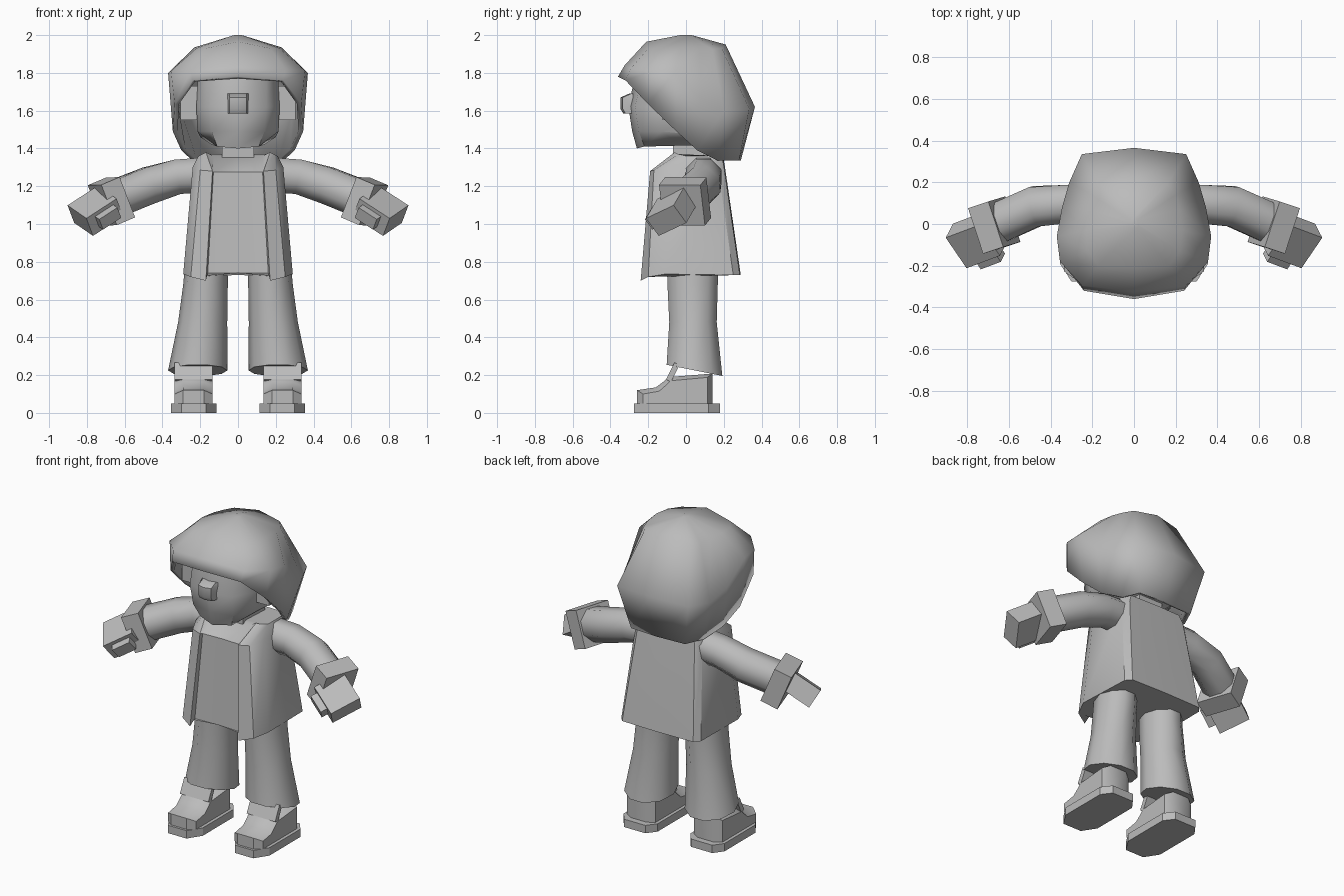
import bpy, bmesh, math
from mathutils import Vector, Matrix

if "Cube" in bpy.data.objects:
    bpy.data.objects.remove(bpy.data.objects["Cube"])

clay = bpy.data.materials.new("clay_grey")
clay.diffuse_color = (0.5, 0.5, 0.5, 1)
clay.use_nodes = True
clay.node_tree.nodes["Principled BSDF"].inputs["Base Color"].default_value = clay.diffuse_color


def finish(name, bm, smooth=None):
    bmesh.ops.recalc_face_normals(bm, faces=bm.faces)
    me = bpy.data.meshes.new(name)
    bm.to_mesh(me)
    bm.free()
    ob = bpy.data.objects.new(name, me)
    bpy.context.collection.objects.link(ob)
    me.materials.append(clay)
    if smooth:
        bpy.ops.object.select_all(action='DESELECT')
        ob.select_set(True)
        bpy.context.view_layer.objects.active = ob
        bpy.ops.object.shade_smooth_by_angle(angle=math.radians(smooth))
    return ob


def loft(name, rings, smooth=None, caps=(True, True)):
    bm = bmesh.new()
    vs = [[bm.verts.new(p) for p in r] for r in rings]
    n = len(rings[0])
    for a, b in zip(vs, vs[1:]):
        for i in range(n):
            j = (i + 1) % n
            bm.faces.new((a[i], a[j], b[j], b[i]))
    if caps[0]:
        bm.faces.new(vs[0])
    if caps[1]:
        bm.faces.new(vs[-1])
    return finish(name, bm, smooth)


def full(half):
    """Mirror a front-to-back half loop that starts and ends on x = 0."""
    return half + [(-x, y, z) for x, y, z in half[-2:0:-1]]


def box(name, c, size, axis=(1, 0, 0), side=(0, 1, 0)):
    a = Vector(axis).normalized()
    w = Vector(side)
    w = (w - a * w.dot(a)).normalized()
    m = Matrix((a, w, a.cross(w))).transposed()
    bm = bmesh.new()
    bmesh.ops.create_cube(bm, size=1)
    for v in bm.verts:
        v.co = m @ Vector([p * q for p, q in zip(v.co, size)]) + Vector(c)
    return finish(name, bm)


def tube(name, spec, n, smooth):
    """spec rows: centre, unit axis, radius."""
    rings = []
    for c, d, r in spec:
        d = Vector(d).normalized()
        u = d.cross(Vector((0, 0, 1))).normalized()
        w = u.cross(d)
        rings.append([Vector(c) + r * (u * math.cos(t) + w * math.sin(t))
                      for t in (2 * math.pi * (i + .5) / n for i in range(n))])
    return loft(name, rings, smooth)


# Hood-shaped hair: rim, widest loop, crown loop, small top
hood = [
    [(0, -.36, 1.78), (.24, -.32, 1.76), (.335, -.2, 1.635), (.345, -.05, 1.49),
     (.30, .06, 1.39), (.24, .17, 1.335), (.19, .28, 1.335), (0, .29, 1.335)],
    [(0, -.325, 1.84), (.25, -.295, 1.82), (.355, -.18, 1.81), (.37, -.06, 1.80),
     (.345, .08, 1.66), (.31, .20, 1.60), (.25, .335, 1.61), (0, .365, 1.62)],
    [(0, -.21, 1.965), (.17, -.2, 1.93), (.22, -.13, 1.93), (.23, -.03, 1.935),
     (.22, .07, 1.93), (.2, .14, 1.925), (.16, .19, 1.93), (0, .21, 1.95)],
    [(0, -.03, 2.0), (.015, -.02, 2.0), (.02, -.01, 2.0), (.02, 0, 2.0),
     (.02, .01, 2.0), (.015, .02, 2.0), (.01, .025, 2.0), (0, .03, 2.0)],
]
hair = loft("hair", [full(r) for r in hood], 50, (False, True))
solid = hair.modifiers.new("thickness", 'SOLIDIFY')
solid.thickness = .025
solid.offset = -1

# Head with a narrow flat chin
head = [
    [(0, -.26, 1.40), (.11, -.22, 1.41), (.15, -.06, 1.44), (.14, .15, 1.42), (0, .16, 1.42)],
    [(0, -.285, 1.49), (.14, -.25, 1.49), (.215, -.13, 1.49), (.2, .18, 1.46), (0, .2, 1.46)],
    [(0, -.305, 1.62), (.15, -.27, 1.62), (.22, -.14, 1.62), (.22, .2, 1.62), (0, .24, 1.62)],
    [(0, -.26, 1.83), (.15, -.22, 1.83), (.21, -.1, 1.83), (.18, .15, 1.83), (0, .2, 1.83)],
]
loft("head", [full(r) for r in head], 50)
loft("nose", [full([(0, -.28, z), (.055, -.28, z), (.045, y, z), (0, y - .012, z)])
              for z, y in ((1.585, -.32), (1.61, -.335), (1.67, -.335), (1.69, -.29))], 50)
box("neck", (0, .04, 1.35), (.17, .22, .2))

# Coat: rounded shell with an open front, plus recessed front panel and sloping shoulders
coat = [
    [(.0, -.20, .74), (.16, -.205, .74), (.17, -.24, .70), (.25, -.2, .72),
     (.29, -.11, .735), (.28, .25, .73), (.25, .285, .73), (0, .29, .73)],
    [(.0, -.165, 1.275), (.13, -.17, 1.275), (.135, -.19, 1.28), (.2, -.17, 1.285),
     (.24, -.08, 1.30), (.235, .17, 1.30), (.2, .2, 1.31), (0, .205, 1.31)],
    [(.0, -.06, 1.36), (.13, -.06, 1.36), (.17, -.06, 1.38), (.19, -.04, 1.37),
     (.21, 0, 1.36), (.21, .14, 1.36), (.18, .19, 1.36), (0, .195, 1.36)],
]
loft("coat", [full(r) for r in coat], 40)

for s, tag in ((1, "left"), (-1, "right")):
    def m(x, y, z):
        return (s * x, y, z)

    # Ear block beside the face
    box(tag + "_ear", m(.26, -.08, 1.64), (.09, .09, .18))

    # Sleeve, square cuff, hand and thumb
    tube(tag + "_sleeve", [(m(.17, .09, 1.26), m(1, 0, -.1), .1),
                           (m(.32, .095, 1.25), m(1, 0, -.2), .1),
                           (m(.47, .085, 1.205), m(1, -.25, -.3), .105),
                           (m(.66, .0, 1.13), m(.9, -.35, -.35), .105)], 8, 50)
    box(tag + "_cuff", m(.67, -.005, 1.12), (.11, .23, .23), m(.9, -.3, -.38), m(.3, 1, 0))
    box(tag + "_hand", m(.755, -.075, 1.07), (.2, .19, .12), m(.8, -.3, -.52), m(.07, .16, .09))
    box(tag + "_thumb", m(.70, -.145, 1.045), (.12, .09, .07), m(.8, -.3, -.52), m(.07, .16, .09))

    # Flared trouser leg with a slanted hem
    rings = []
    for cx, rx, cy, ry, z, tilt in ((.213, .157, .045, .155, .225, -.2), (.187, .13, .037, .132, .48, 0),
                                    (.172, .118, .035, .14, .68, 0), (.165, .11, .035, .145, .85, 0)):
        rings.append([m(cx + rx * math.cos(t), cy + ry * math.sin(t), z + tilt * ry * math.sin(t))
                      for t in (math.pi * i / 5 for i in range(10))])
    loft(tag + "_trouser_leg", rings, 50)

    # Sole with clipped corners
    outline = [(.17, -.275), (.30, -.275), (.355, -.19), (.355, .12), (.31, .18),
               (.16, .18), (.115, .12), (.115, -.19)]
    loft(tag + "_sole", [[m(x, y, z) for x, y in outline] for z in (0, .05)])

    # Shoe upper: side profile swept across the width, narrowed at the edges
    profile = [(-.26, .05), (-.26, .12), (-.16, .135), (-.12, .165), (-.09, .19), (.14, .208), (.14, .05)]
    strips = []
    for x, k, drop in ((.135, .85, .02), (.18, 1, 0), (.29, 1, 0), (.335, .85, .02)):
        strips.append([m(x, -.04 + (y + .04) * k, z - (drop if z > .06 else 0)) for y, z in profile])
    loft(tag + "_shoe", strips, 35)
    box(tag + "_shoe_tongue", m(.235, -.07, .215), (.2, .03, .1), (1, 0, 0), (0, 1, -.5))
